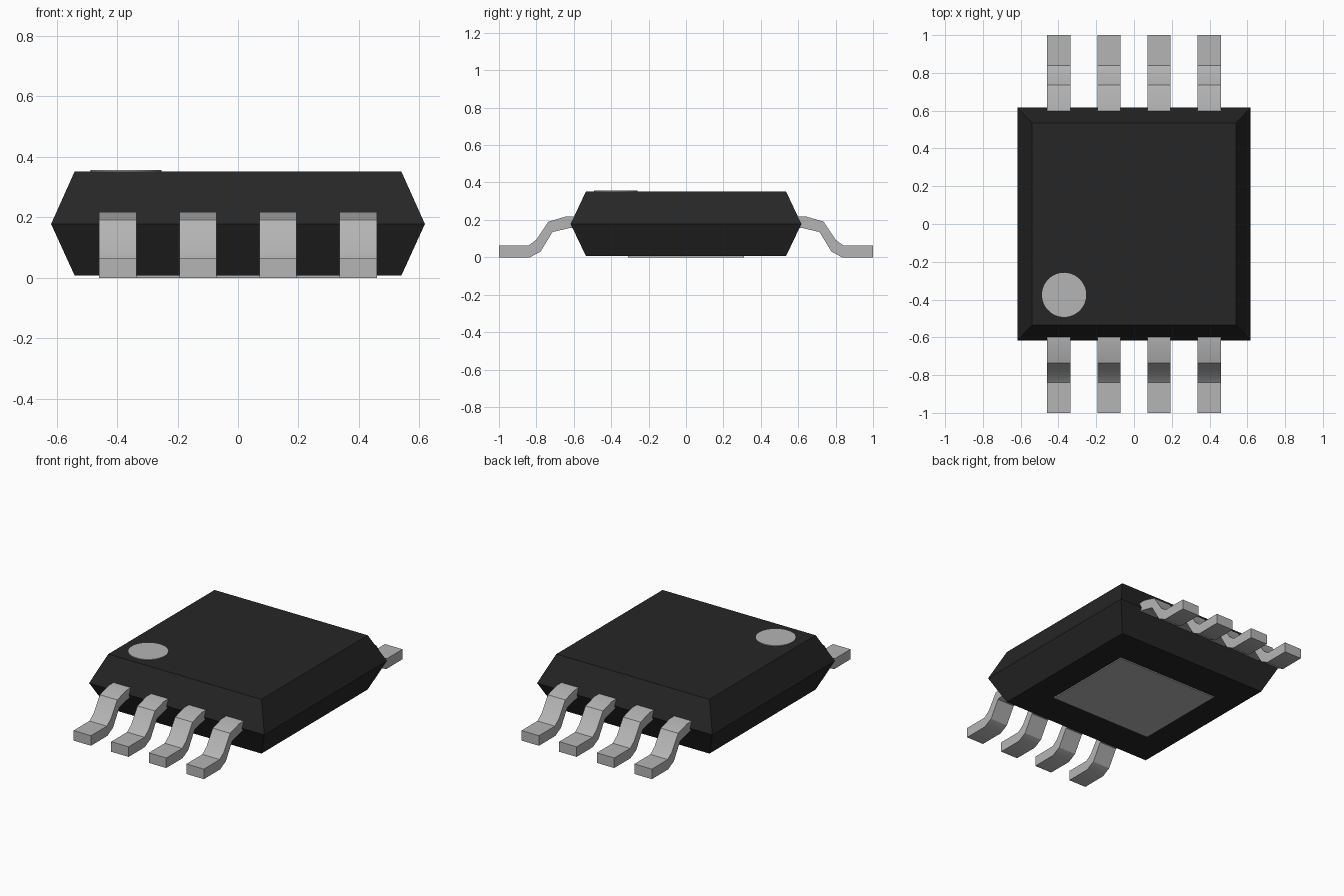
import bpy, bmesh, math

if "Cube" in bpy.data.objects:
    bpy.data.objects.remove(bpy.data.objects["Cube"], do_unlink=True)


def material(name, rgb, metallic=0.0):
    m = bpy.data.materials.new(name)
    m.use_nodes = True
    m.diffuse_color = (*rgb, 1)
    b = m.node_tree.nodes["Principled BSDF"]
    b.inputs["Base Color"].default_value = (*rgb, 1)
    b.inputs["Roughness"].default_value = 0.6
    return m


BLACK = material("black_plastic", (0.019, 0.019, 0.019))
GREY = material("grey_metal", (0.46, 0.46, 0.46))


def finish(bm, name, mat):
    bmesh.ops.recalc_face_normals(bm, faces=bm.faces)
    mesh = bpy.data.meshes.new(name)
    bm.to_mesh(mesh)
    bm.free()
    mesh.materials.append(mat)
    obj = bpy.data.objects.new(name, mesh)
    bpy.context.collection.objects.link(obj)
    return obj


def stacked_box(name, levels, mat):
    """Closed solid through rectangles given as (half x, half y, z)."""
    bm = bmesh.new()
    rings = [[bm.verts.new((sx * hx, sy * hy, z))
              for sx, sy in ((-1, -1), (1, -1), (1, 1), (-1, 1))]
             for hx, hy, z in levels]
    for a, b in zip(rings, rings[1:]):
        for i in range(4):
            j = (i + 1) % 4
            bm.faces.new((a[i], a[j], b[j], b[i]))
    bm.faces.new(rings[0])
    bm.faces.new(rings[-1])
    return finish(bm, name, mat)


# Body with drafted sides that meet at the parting line
stacked_box("body", [(0.54, 0.535, 0.007), (0.618, 0.617, 0.178),
                     (0.54, 0.535, 0.352)], BLACK)

# Thermal pad underneath
stacked_box("thermal_pad", [(0.362, 0.31, 0.0), (0.362, 0.31, 0.009)], GREY)

# Round pin-one marker on the top
bm = bmesh.new()
bmesh.ops.create_cone(bm, cap_ends=True, segments=48, radius1=0.117,
                      radius2=0.117, depth=0.006)
bmesh.ops.translate(bm, verts=bm.verts, vec=(-0.37, -0.375, 0.354))
finish(bm, "pin_one_marker", GREY)

# Gull-wing leads: side profile (distance from centre, height)
PROFILE = [(0.56, 0.217), (0.645, 0.217), (0.735, 0.191), (0.80, 0.094),
           (0.84, 0.064), (1.0, 0.064), (1.0, 0.0), (0.835, 0.0),
           (0.778, 0.03), (0.714, 0.135), (0.62, 0.157), (0.56, 0.157)]
PITCH, WIDTH = 0.2653, 0.123


def lead(name, x, side):
    bm = bmesh.new()
    face = bm.faces.new([bm.verts.new((x - WIDTH / 2, side * y, z))
                         for y, z in PROFILE])
    ext = bmesh.ops.extrude_face_region(bm, geom=[face], use_keep_orig=True)
    moved = [g for g in ext["geom"] if isinstance(g, bmesh.types.BMVert)]
    bmesh.ops.translate(bm, verts=moved, vec=(WIDTH, 0, 0))
    return finish(bm, name, GREY)


bpy.ops.object.select_all(action="DESELECT")
for side, label in ((-1, "front"), (1, "back")):
    for i in range(4):
        obj = lead(f"{label}_lead_{i + 1}", (i - 1.5) * PITCH, side)
        obj.select_set(True)
        bpy.context.view_layer.objects.active = obj
bpy.ops.object.shade_smooth_by_angle(angle=math.radians(30))
